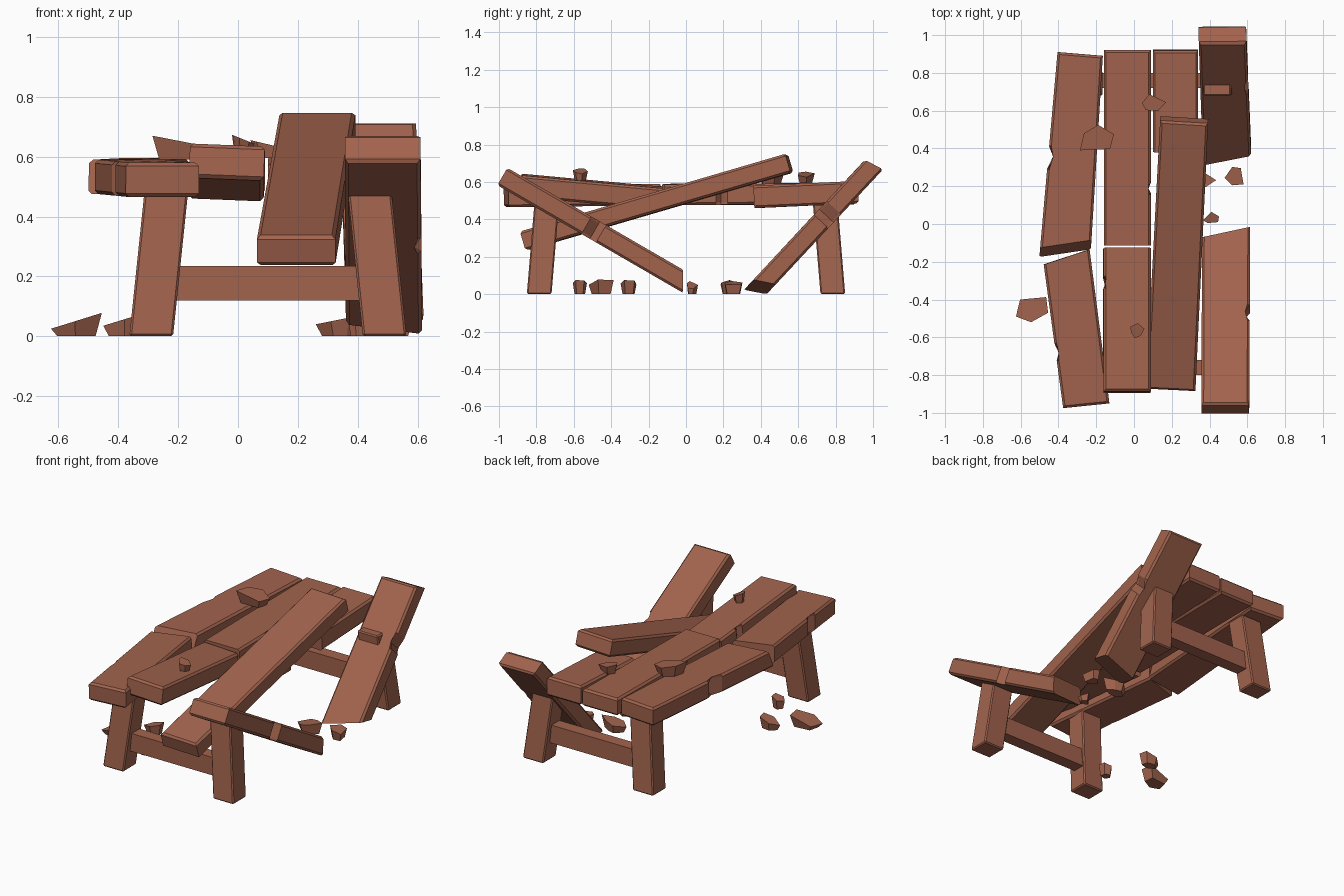
import bpy, bmesh
from mathutils import Vector

if "Cube" in bpy.data.objects:
    bpy.data.objects.remove(bpy.data.objects["Cube"])

wood = bpy.data.materials.new("reddish brown wood")
wood.diffuse_color = (0.36, 0.125, 0.075, 1)
wood.use_nodes = True
wood.node_tree.nodes["Principled BSDF"].inputs["Base Color"].default_value = wood.diffuse_color


def finish(name, bm):
    bmesh.ops.recalc_face_normals(bm, faces=bm.faces)
    me = bpy.data.meshes.new(name)
    bm.to_mesh(me)
    bm.free()
    me.materials.append(wood)
    ob = bpy.data.objects.new(name, me)
    bpy.context.collection.objects.link(ob)
    return ob


def prism(bm, top, bottom):
    """Closed solid between two matching outlines."""
    t = [bm.verts.new(p) for p in top]
    b = [bm.verts.new(p) for p in bottom]
    n = len(t)
    bm.faces.new(t)
    bm.faces.new(b[::-1])
    for i in range(n):
        bm.faces.new((t[i], b[i], b[(i + 1) % n], t[(i + 1) % n]))
    return t, b


def plank(name, corners, thick=0.11, notch=None, slant=0.0, end_slant=0.0, broken=True):
    """corners of the upper face: two at the sawn end, two at the broken end.
    notch = (side edge 1 or 3, fraction along it, half width, depth)."""
    c = [Vector(p) for p in corners]
    along = ((c[2] + c[3]) - (c[0] + c[1])).normalized()
    nrm = (c[1] - c[0]).cross(along).normalized()
    if nrm.z < 0:
        nrm = -nrm
    mid = sum(c, Vector()) / 4
    shift = [-along * end_slant, -along * end_slant, along * slant, along * slant]
    top, bot, cut_end = [], [], []
    for i in range(4):
        top.append(c[i])
        bot.append(c[i] - nrm * thick + shift[i])
        if i >= 2:
            cut_end.append(len(top) - 1)
        if notch and notch[0] == i:
            _, f, half, depth = notch
            edge = c[(i + 1) % 4] - c[i]
            d = edge.normalized()
            inward = nrm.cross(d)
            if inward.dot(mid - c[i]) < 0:
                inward = -inward
            p = c[i] + edge * f
            for q in (p - d * half, p + inward * depth + d * half * 0.15, p + d * half):
                top.append(q)
                bot.append(q - nrm * thick)
    for p in bot:
        p.z = max(p.z, 0.0)
    bm = bmesh.new()
    t, b = prism(bm, top, bot)
    # worn edges everywhere except around the broken end
    ends = {v for k in cut_end for v in (t[k], b[k])}
    rims = [e for e in bm.edges
            if (e.verts[0] in t) == (e.verts[1] in t)
            and not (broken and e.verts[0] in ends and e.verts[1] in ends)]
    bmesh.ops.bevel(bm, geom=rims, offset=0.012, segments=1, affect='EDGES', clamp_overlap=True)
    return finish(name, bm)


def shard(name, outline, z, h0, h1):
    """Chip of wood: top slopes from h0 at the left to h1 at the right."""
    xs = [p[0] for p in outline]
    lo, hi = min(xs), max(xs)
    cx = sum(xs) / len(xs)
    cy = sum(p[1] for p in outline) / len(outline)
    top = [(x, y, z + h0 + (h1 - h0) * (x - lo) / (hi - lo)) for x, y in outline]
    bot = [(cx + (x - cx) * 0.75, cy + (y - cy) * 0.75, z) for x, y in outline]
    bm = bmesh.new()
    prism(bm, top, bot)
    finish(name, bm)


# splayed legs and the stretcher joining each pair
for sy, end in ((-1, "front"), (1, "back")):
    for sx, side in ((-1, "left"), (1, "right")):
        def ring(x, y, z):
            return [(x + a * 0.073, y + b * 0.066, z)
                    for a, b in ((-1, -1), (1, -1), (1, 1), (-1, 1))]
        bm = bmesh.new()
        prism(bm, ring(0.1 + sx * 0.34, sy * 0.745, 0.48),
              ring(0.1 + sx * 0.39, sy * 0.785, 0))
        bmesh.ops.bevel(bm, geom=bm.edges[:], offset=0.007, segments=1, affect='EDGES')
        finish(f"{end}_{side}_leg", bm)
    bm = bmesh.new()
    y = sy * 0.76
    rect = [(-0.24, y - 0.04), (0.44, y - 0.04), (0.44, y + 0.04), (-0.24, y + 0.04)]
    prism(bm, [(*p, 0.235) for p in rect], [(*p, 0.12) for p in rect])
    finish(f"{end}_stretcher", bm)

# top planks still resting on the legs
plank("back_left_plank", [(-0.405, 0.91, 0.595), (-0.165, 0.89, 0.595),
      (-0.225, -0.085, 0.59), (-0.497, -0.125, 0.59)], 0.115, (3, 0.46, 0.06, 0.04), 0.05)
plank("front_left_plank", [(-0.375, -0.975, 0.58), (-0.13, -0.95, 0.58),
      (-0.235, -0.135, 0.59), (-0.478, -0.215, 0.59)], 0.115, (3, 0.61, 0.045, 0.03))
plank("back_middle_plank", [(-0.16, 0.92, 0.595), (0.09, 0.92, 0.595),
      (0.09, -0.115, 0.585), (-0.16, -0.115, 0.585)], 0.11, (1, 0.705, 0.03, 0.03))
plank("front_middle_plank", [(-0.16, -0.885, 0.645), (0.09, -0.885, 0.635),
      (0.09, -0.125, 0.565), (-0.16, -0.125, 0.575)], 0.115, (3, 0.24, 0.03, 0.025))
plank("back_inner_right_plank", [(0.10, 0.918, 0.605), (0.34, 0.918, 0.605),
      (0.34, 0.36, 0.58), (0.10, 0.38, 0.58)], 0.12)

# loose plank lying across the gap
plank("leaning_plank", [(0.063, -0.875, 0.335), (0.325, -0.888, 0.335),
      (0.392, 0.53, 0.75), (0.138, 0.545, 0.75)], 0.105, broken=False)

# outer right plank snapped in two, both halves fallen to the ground
plank("front_right_fallen_plank", [(0.357, -0.955, 0.675), (0.61, -0.955, 0.675),
      (0.615, -0.015, 0.13), (0.36, -0.07, 0.162)], 0.107, (1, 0.52, 0.045, 0.04), 0.06)
plank("back_right_fallen_plank", [(0.343, 0.955, 0.717), (0.595, 0.957, 0.717),
      (0.62, 0.36, 0.077), (0.365, 0.31, 0.023)], 0.105, (1, 0.4, 0.05, 0.035), -0.065, 0.03)

# chips lying on the table top
shard("chip_on_left_plank", [(-0.286, 0.39), (-0.265, 0.48), (-0.19, 0.525),
      (-0.106, 0.475), (-0.127, 0.397)], 0.59, 0.08, 0.045)
shard("chip_on_inner_plank", [(0.042, 0.64), (0.08, 0.688), (0.17, 0.645),
      (0.127, 0.598), (0.063, 0.603)], 0.595, 0.06, 0.03)
shard("chip_on_middle_plank", [(-0.02, -0.545), (0.02, -0.525), (0.055, -0.555),
      (0.037, -0.59), (0.005, -0.605), (-0.015, -0.575)], 0.608, 0.065, 0.035)

# chips on the ground
shard("ground_chip_left", [(-0.625, -0.49), (-0.603, -0.40), (-0.465, -0.387),
      (-0.455, -0.47), (-0.545, -0.52)], 0, 0.025, 0.078)
shard("ground_chip_left_inner", [(-0.45, -0.31), (-0.40, -0.265), (-0.33, -0.275),
      (-0.32, -0.33), (-0.38, -0.35)], 0, 0.035, 0.075)
shard("ground_chip_left_front", [(-0.30, -0.57), (-0.27, -0.53), (-0.225, -0.545),
      (-0.22, -0.59), (-0.27, -0.605)], 0, 0.05, 0.075)
shard("ground_chip_right", [(0.365, 0.02), (0.41, 0.064), (0.45, 0.04), (0.445, 0.01),
      (0.39, 0.005)], 0, 0.07, 0.03)
shard("ground_chip_right_outer", [(0.48, 0.245), (0.52, 0.302), (0.565, 0.296),
      (0.58, 0.21), (0.52, 0.205)], 0, 0.07, 0.05)
shard("ground_chip_right_inner", [(0.26, 0.23), (0.32, 0.285), (0.375, 0.27),
      (0.435, 0.232), (0.37, 0.19), (0.31, 0.185)], 0, 0.04, 0.075)
